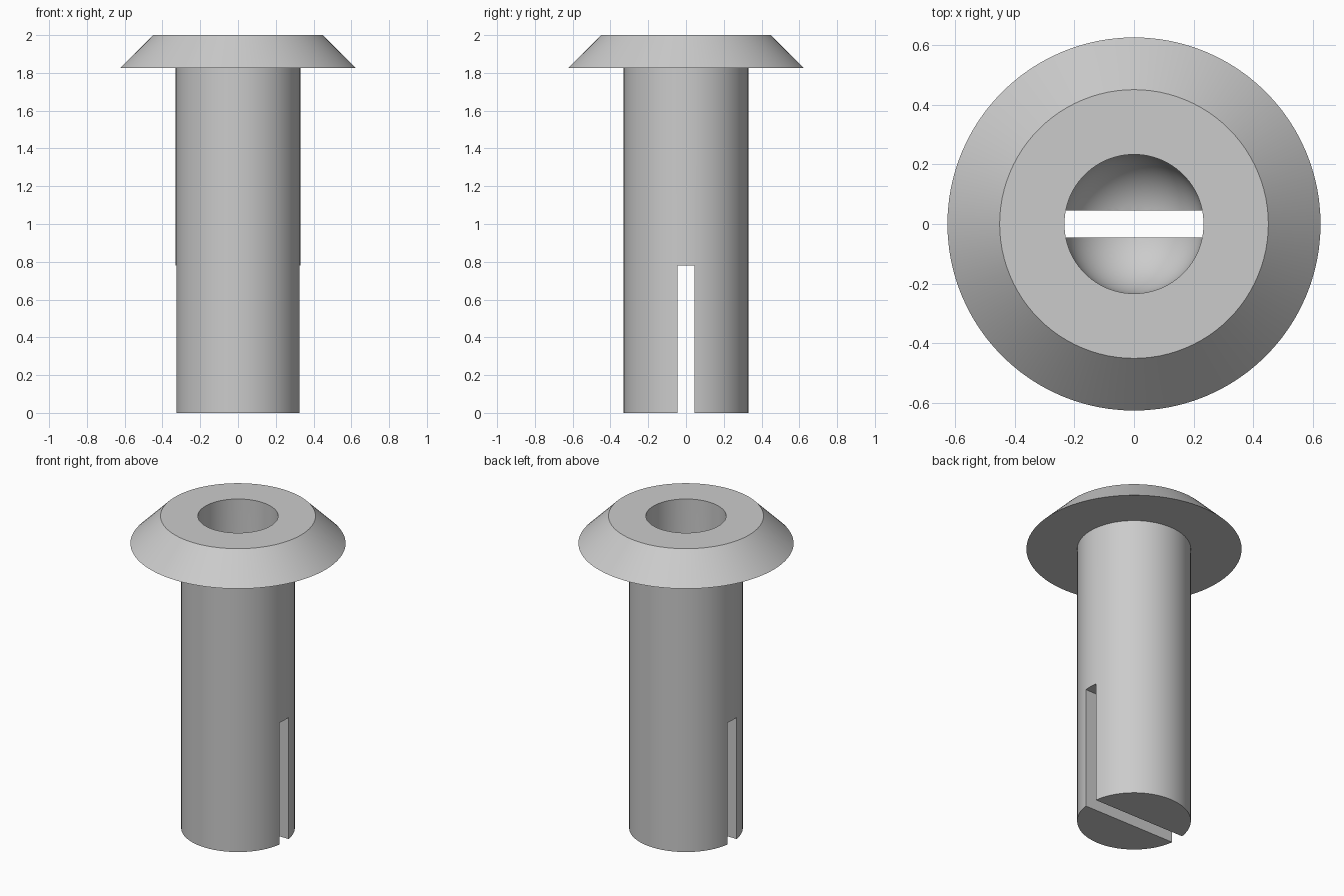
import bpy
import bmesh
from math import sin, cos, pi, radians
from mathutils import Vector

SEGMENTS = 96
SHAFT_R, HEAD_R, TOP_R, BORE_R = 0.33, 0.625, 0.45, 0.233
HEAD_Z, TOP_Z, SLOT_Z, SLOT_W = 1.825, 2.0, 0.78, 0.09
BORE_ROUND_Z = 0.335  # height where the rounded bore floor begins

cube = bpy.data.objects.get("Cube")
if cube:
    bpy.data.objects.remove(cube, do_unlink=True)

# Single plain grey
grey = bpy.data.materials.new("plain grey")
grey.use_nodes = True
colour = (0.6, 0.6, 0.6, 1)
grey.diffuse_color = colour
grey.node_tree.nodes["Principled BSDF"].inputs["Base Color"].default_value = colour


def make_object(name, bm):
    mesh = bpy.data.meshes.new(name)
    bm.to_mesh(mesh)
    bm.free()
    obj = bpy.data.objects.new(name, mesh)
    bpy.context.collection.objects.link(obj)
    obj.data.materials.append(grey)
    return obj


def lathe(name, profile):
    bm = bmesh.new()
    verts = [bm.verts.new((r, 0, z)) for r, z in profile]
    edges = [bm.edges.new(pair) for pair in zip(verts, verts[1:])]
    bmesh.ops.spin(bm, geom=verts + edges, cent=(0, 0, 0), axis=(0, 0, 1),
                   angle=2 * pi, steps=SEGMENTS)
    bmesh.ops.remove_doubles(bm, verts=bm.verts, dist=0.0001)
    bmesh.ops.recalc_face_normals(bm, faces=bm.faces)
    return make_object(name, bm)


# Shaft, bevelled head and round-bottomed bore as one turned body
outside = [(0, 0), (SHAFT_R, 0), (SHAFT_R, HEAD_Z), (HEAD_R, HEAD_Z),
           (TOP_R, TOP_Z), (BORE_R, TOP_Z)]
steps = 16
bore = [(BORE_R * cos(i * pi / 2 / steps),
         BORE_ROUND_Z - BORE_R * sin(i * pi / 2 / steps)) for i in range(steps)]
bore.append((0, BORE_ROUND_Z - BORE_R))
sleeve = lathe("flanged_sleeve", outside + bore)

# Slot through the lower end
bm = bmesh.new()
bmesh.ops.create_cube(bm, size=1)
bmesh.ops.scale(bm, vec=Vector((2, SLOT_W, 2 * SLOT_Z)), verts=bm.verts)
cutter = make_object("slot_cutter", bm)
cutter.hide_render = True

bpy.context.view_layer.objects.active = sleeve
cut = sleeve.modifiers.new("slot", "BOOLEAN")
cut.operation = "DIFFERENCE"
cut.solver = "EXACT"
cut.object = cutter
bpy.ops.object.modifier_apply(modifier=cut.name)
bpy.data.objects.remove(cutter, do_unlink=True)

# Smooth round surfaces with crisp rims
bpy.ops.object.select_all(action="DESELECT")
sleeve.select_set(True)
bpy.ops.object.shade_smooth_by_angle(angle=radians(30))
